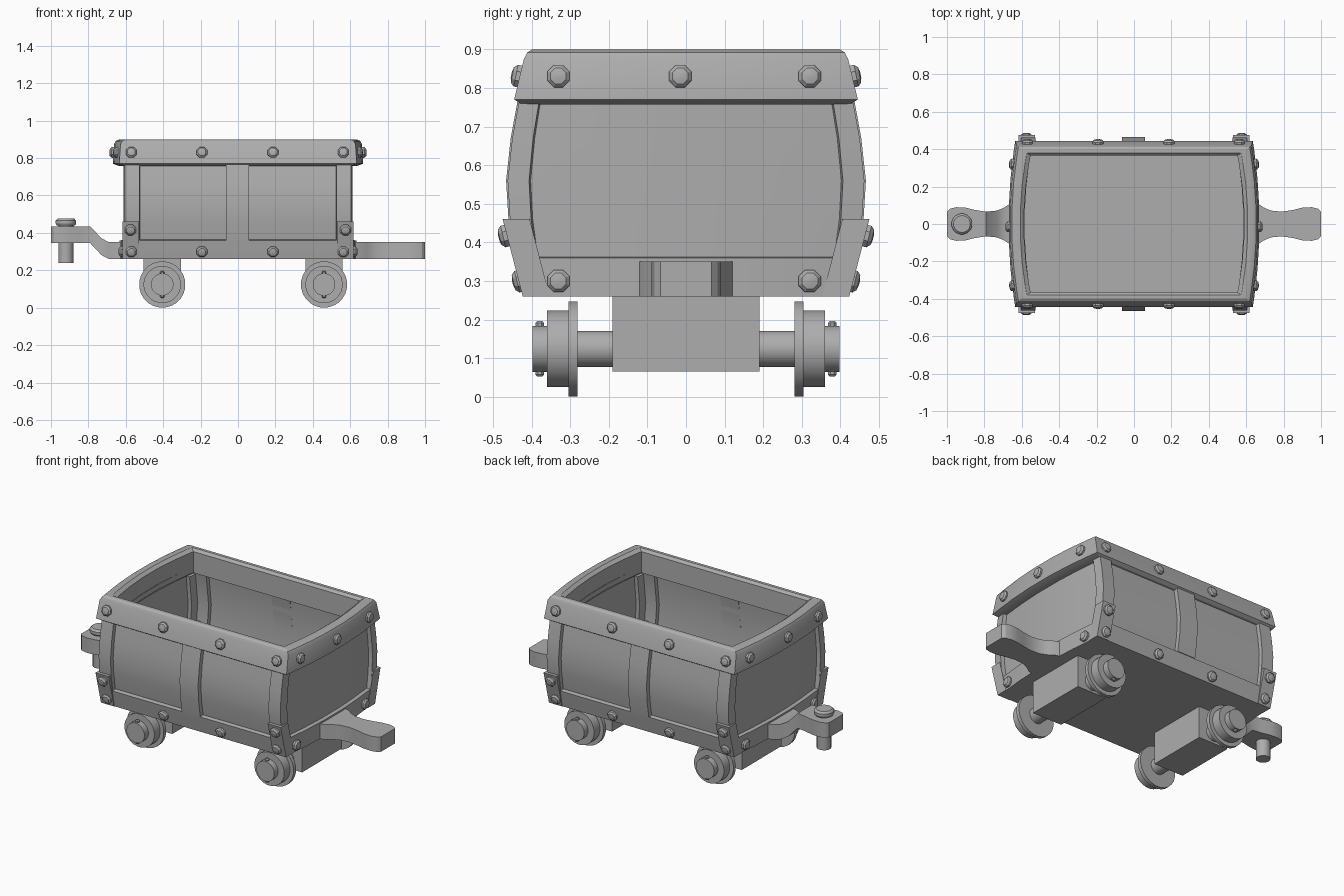
import bpy, bmesh, math
from mathutils import Vector

cube = bpy.data.objects.get("Cube")
if cube:
    bpy.data.objects.remove(cube)

iron = bpy.data.materials.new("grey_iron")
iron.use_nodes = True
GREY = (0.42, 0.42, 0.42, 1)
iron.diffuse_color = GREY
iron.node_tree.nodes["Principled BSDF"].inputs["Base Color"].default_value = GREY


def finish(name, bm, angle=30):
    bmesh.ops.recalc_face_normals(bm, faces=bm.faces)
    mesh = bpy.data.meshes.new(name)
    bm.to_mesh(mesh)
    bm.free()
    mesh.materials.append(iron)
    obj = bpy.data.objects.new(name, mesh)
    bpy.context.collection.objects.link(obj)
    bpy.ops.object.select_all(action='DESELECT')
    obj.select_set(True)
    bpy.context.view_layer.objects.active = obj
    bpy.ops.object.shade_smooth_by_angle(angle=math.radians(angle))
    return obj


def loft(bm, rings, closed=False):
    """Skin equal-length rings; cap the ends unless the loop is closed."""
    rows = [[bm.verts.new(p) for p in ring] for ring in rings]
    pairs = list(zip(rows, rows[1:])) + ([(rows[-1], rows[0])] if closed else [])
    for a, b in pairs:
        for i in range(len(a)):
            j = (i + 1) % len(a)
            bm.faces.new((a[i], a[j], b[j], b[i]))
    if not closed:
        bm.faces.new(rows[0])
        bm.faces.new(rows[-1])


def lathe(name, profile, loc, direction, sides):
    """Turn (radius, height) pairs around an axis."""
    turn = Vector(direction).to_track_quat('Z', 'Y')
    rings = []
    for r, h in profile:
        ring = []
        for i in range(sides):
            a = math.tau * (i + 0.5) / sides
            ring.append(turn @ Vector((r * math.cos(a), r * math.sin(a), h)) + Vector(loc))
        rings.append(ring)
    bm = bmesh.new()
    loft(bm, rings)
    return finish(name, bm)


def box(name, x, y, z):
    bm = bmesh.new()
    loft(bm, [[(x[0], y[0], h), (x[1], y[0], h), (x[1], y[1], h), (x[0], y[1], h)] for h in z])
    return finish(name, bm)


# Plan outline: straight sides, bowed ends
COLS = (-1, -0.87, 0.87)
ROWS = (-1, -0.88, -0.55, -0.2, 0.2, 0.55, 0.88)


def outline(z, hx, hy, bow):
    half = [(c * hx, -hy, z) for c in COLS]
    half += [(hx + bow * (1 - r * r), r * hy, z) for r in ROWS]
    return half + [(-x, -y, z) for x, y, z in half]


# Tub: bulging outer wall, then inner wall down to the floor
OUTER = ((0.26, 0.42), (0.36, 0.44), (0.46, 0.456), (0.56, 0.462), (0.67, 0.45), (0.79, 0.428))
INNER = ((0.79, 0.378), (0.74, 0.388), (0.56, 0.41), (0.36, 0.388), (0.3, 0.37))
bm = bmesh.new()
loft(bm, [outline(z, 0.605, y, 0.03) for z, y in OUTER]
     + [outline(z, 0.555, y, 0.03) for z, y in INNER])
bmesh.ops.recalc_face_normals(bm, faces=bm.faces)


# Recessed panels on every wall, outside and inside
def in_panel(face, side, sign, inside):
    c, n = face.calc_center_median(), face.normal
    if abs(n.z) > 0.6 or not 0.36 < c.z < (0.74 if inside else 0.8):
        return False
    facing = n[side] * sign * (-1 if inside else 1)
    across = abs(c.x) < 0.3 if side == 1 else abs(c.y) < 0.37
    return facing > 0.7 and across


for inside in (False, True):
    for side in (0, 1):
        for sign in (-1, 1):
            panel = [f for f in bm.faces if in_panel(f, side, sign, inside)]
            if panel:
                bmesh.ops.inset_region(bm, faces=panel, thickness=0.001,
                                       depth=-0.007 if inside else -0.016)
finish("tub", bm)

# Rim: chamfered closed band round the top
RIM = ((0.757, 0.6, 0.425), (0.77, 0.635, 0.445), (0.875, 0.628, 0.42),
       (0.892, 0.618, 0.411), (0.9, 0.6, 0.398), (0.9, 0.573, 0.38),
       (0.885, 0.553, 0.366), (0.757, 0.553, 0.366))
bm = bmesh.new()
loft(bm, [outline(z, x, y, 0.036) for z, x, y in RIM], closed=True)
finish("rim", bm)

BOLT = ((0.031, -0.015), (0.031, 0.009), (0.022, 0.018), (0.008, 0.021))


def bolt(name, loc, direction):
    lathe(name, BOLT, loc, direction, 8)


for s, face in ((-1, "front"), (1, "back")):
    # Curved centre strap
    bm = bmesh.new()
    rings = []
    for x in (-0.063, 0.06):
        outer = [(x, s * (y + 0.004), z) for z, y in OUTER[1:]]
        inner = [(x, s * (y - 0.03), z) for z, y in reversed(OUTER[1:])]
        rings.append(outer + inner)
    loft(bm, rings)
    finish(face + "_strap", bm)
    # Side bolts on rim and lower band
    for x in (-0.57, -0.193, 0.187, 0.563):
        bolt(face + "_rim_bolt", (x, s * 0.432, 0.83), (0, s, 0.2))
        bolt(face + "_band_bolt", (x, s * 0.429, 0.3), (0, s, -0.25))
    # Flared corner brackets
    for t in (-1, 1):
        bm = bmesh.new()
        xs = (t * 0.53, t * 0.617)
        loft(bm, [[(xs[0], s * 0.39, z), (xs[1], s * (y - 0.07), z), (xs[1], s * y, z), (xs[0], s * y, z)]
                  for z, y in ((0.26, 0.423), (0.46, 0.475))])
        finish(face + "_corner_bracket", bm)
        bolt(face + "_bracket_bolt", (t * 0.575, s * 0.465, 0.417), (0, s, -0.25))

# End bolts on rim and lower band
for s, end in ((-1, "right"), (1, "left")):
    for y in (-0.33, -0.015, 0.32):
        bow = 1 - (y / 0.43) ** 2
        bolt(end + "_rim_bolt", (s * (0.631 + 0.036 * bow), y, 0.83), (s, 0.2 * y, 0.05))
        if abs(y) > 0.1:
            bolt(end + "_band_bolt", (s * (0.606 + 0.03 * bow), y, 0.3), (s, 0.2 * y, 0))


# Coupling tongues from (x, half width, underside)
def tongue(name, stations):
    bm = bmesh.new()
    loft(bm, [[(x, -w, z), (x, w, z), (x, w, z + 0.09), (x, -w, z + 0.09)] for x, w, z in stations])
    finish(name, bm)


PLAN = ((0.6, 0.128), (0.655, 0.115), (0.69, 0.09), (0.73, 0.072), (0.79, 0.066),
        (0.85, 0.075), (0.9, 0.087), (0.95, 0.09), (0.985, 0.081), (1.0, 0.066))
tongue("left_tongue", [(x, w, 0.26) for x, w in PLAN])
tongue("right_tongue", [(-x, w, 0.26 + 0.085 * min(1, max(0, (x - 0.71) / 0.08)))
                        for x, w in PLAN])
lathe("coupling_pin", ((0.04, 0.24), (0.04, 0.44), (0.05, 0.44), (0.056, 0.45),
                       (0.056, 0.465), (0.045, 0.476)), (-0.92, 0, 0), (0, 0, 1), 16)

# Axle blocks, axles and flanged wheels
WHEEL = ((0.047, 0.17), (0.047, 0.281), (0.124, 0.281), (0.124, 0.304), (0.1, 0.304),
         (0.1, 0.36), (0.06, 0.36), (0.06, 0.397))
for x, place in ((-0.405, "right"), (0.46, "left")):
    box(place + "_axle_block", (x - 0.1, x + 0.1), (-0.19, 0.19), (0.065, 0.27))
    for s in (-1, 1):
        lathe(place + "_wheel", WHEEL, (x, 0, 0.124), (0, s, 0), 24)
        for up in (-1, 1):
            lathe(place + "_hub_stud", ((0.012, 0.05), (0.012, 0.067), (0.007, 0.072)),
                  (x, s * 0.379, 0.124), (0, 0, up), 8)
